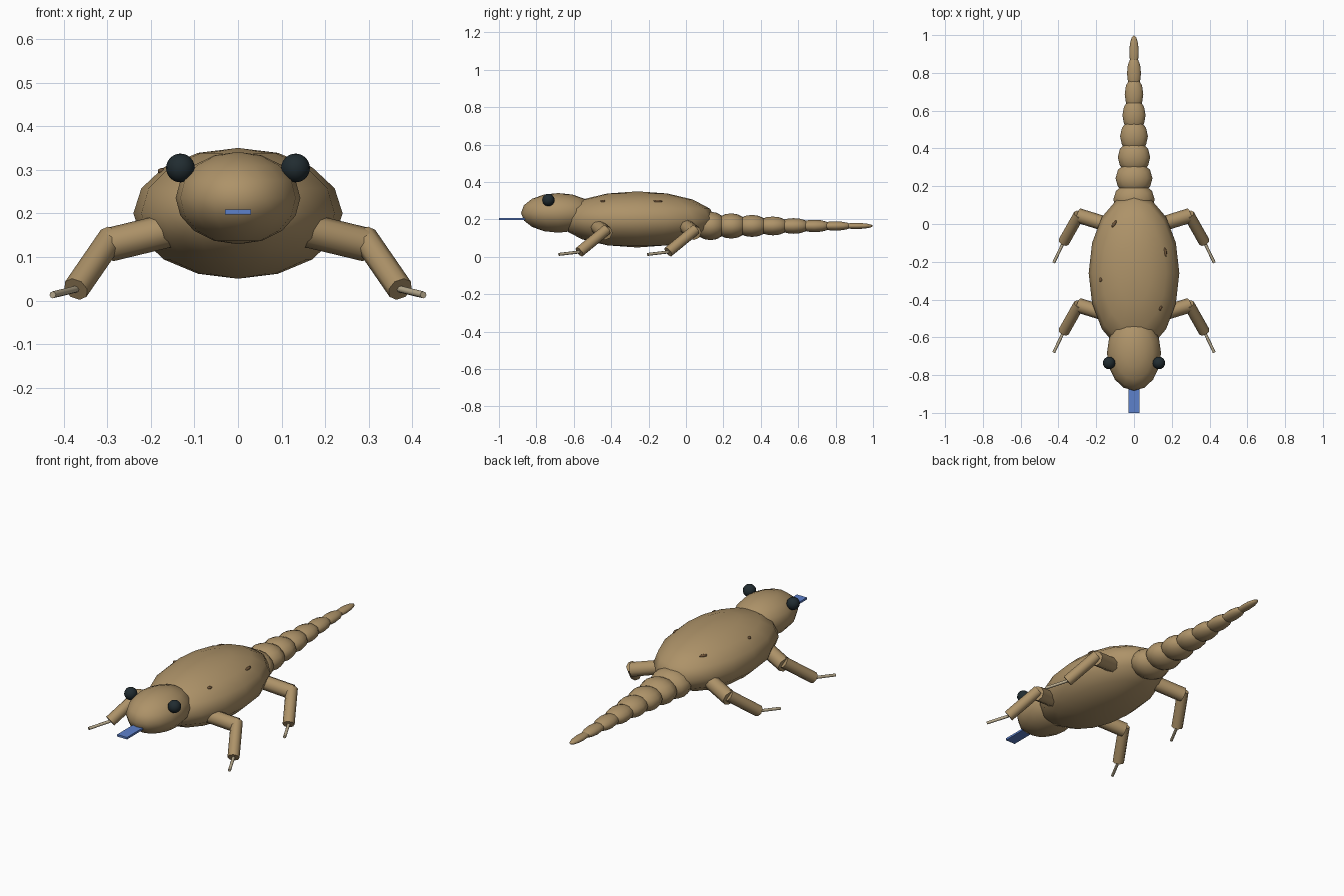
import bpy
import math
from mathutils import Vector

if "Cube" in bpy.data.objects:
    bpy.data.objects.remove(bpy.data.objects["Cube"])


def material(name, rgb):
    m = bpy.data.materials.new(name)
    m.diffuse_color = (*rgb, 1)
    m.use_nodes = True
    m.node_tree.nodes["Principled BSDF"].inputs["Base Color"].default_value = m.diffuse_color
    return m


SKIN = material("skin", (0.42, 0.29, 0.14))
EYE = material("eye_dark", (0.015, 0.025, 0.03))
TONGUE = material("tongue_blue", (0.11, 0.22, 0.6))
SPOT = material("spot_brown", (0.16, 0.09, 0.04))
CLAW = material("claw_tan", (0.5, 0.42, 0.28))


def finish(name, mat, angle):
    ob = bpy.context.object
    ob.name = name
    ob.data.materials.append(mat)
    bpy.ops.object.transform_apply(location=False, rotation=True, scale=True)
    bpy.ops.object.shade_smooth_by_angle(angle=math.radians(angle))
    return ob


def ellipsoid(name, loc, radii, mat, segs=16, rings=8, rot=(0, 0, 0)):
    bpy.ops.mesh.primitive_uv_sphere_add(segments=segs, ring_count=rings, radius=1,
                                         location=loc, rotation=rot)
    bpy.context.object.scale = radii
    return finish(name, mat, 80)


def rod(name, a, b, r, mat, sides=8):
    a, b = Vector(a), Vector(b)
    d = b - a
    bpy.ops.mesh.primitive_cylinder_add(vertices=sides, radius=r, depth=d.length,
                                        location=(a + b) / 2,
                                        rotation=d.to_track_quat('Z', 'Y').to_euler())
    return finish(name, mat, 50)


# body and head
BODY_C, BODY_R = Vector((0, -0.26, 0.2)), Vector((0.24, 0.42, 0.15))
ellipsoid("body", BODY_C, BODY_R, SKIN)
ellipsoid("head", (0, -0.683, 0.235), (0.143, 0.199, 0.106), SKIN)

# tongue
bpy.ops.mesh.primitive_cube_add(size=1, location=(0, -0.91, 0.203))
bpy.context.object.scale = (0.06, 0.18, 0.011)
finish("tongue", TONGUE, 30)

# tapering tail segments
for i in range(8):
    t = i / 7
    ellipsoid(f"tail_segment_{i + 1}", (0, 0.13 + 0.78 * t, 0.165),
              (0.11 - 0.085 * t, 0.09, 0.076 - 0.06 * t), SKIN, 12, 8)

# back spots, barely breaking the skin
for i, (x, y, length, turn) in enumerate([(-0.105, 0.0, 0.022, -30), (0.165, -0.15, 0.026, 5),
                                          (-0.175, -0.295, 0.012, 0), (0.14, -0.445, 0.014, -25)]):
    k = 1 - (x / BODY_R.x) ** 2 - ((y - BODY_C.y) / BODY_R.y) ** 2
    z = BODY_C.z + BODY_R.z * math.sqrt(max(k, 0)) - 0.005
    ellipsoid(f"spot_{i + 1}", (x, y, z), (0.009, length, 0.007), SPOT, 8, 6,
              (0, 0, math.radians(turn)))

# eyes and legs on both sides
for side, s in (("left", 1), ("right", -1)):
    ellipsoid(f"{side}_eye", (s * 0.132, -0.736, 0.304), (0.033, 0.033, 0.033), EYE, 16, 12)
    for end, dy in (("front", -0.475), ("hind", 0)):
        hip = (s * 0.15, dy, 0.163)
        knee = (s * 0.295, 0.045 + dy, 0.128)
        shin_top = (s * 0.29, 0.05 + dy, 0.145)
        ankle = (s * 0.372, -0.095 + dy, 0.026)
        tip = (s * 0.425, -0.205 + dy, 0.013)
        rod(f"{side}_{end}_upper_leg", hip, knee, 0.039, SKIN)
        rod(f"{side}_{end}_lower_leg", shin_top, ankle, 0.03, SKIN)
        rod(f"{side}_{end}_toe", ankle, tip, 0.008, CLAW)
